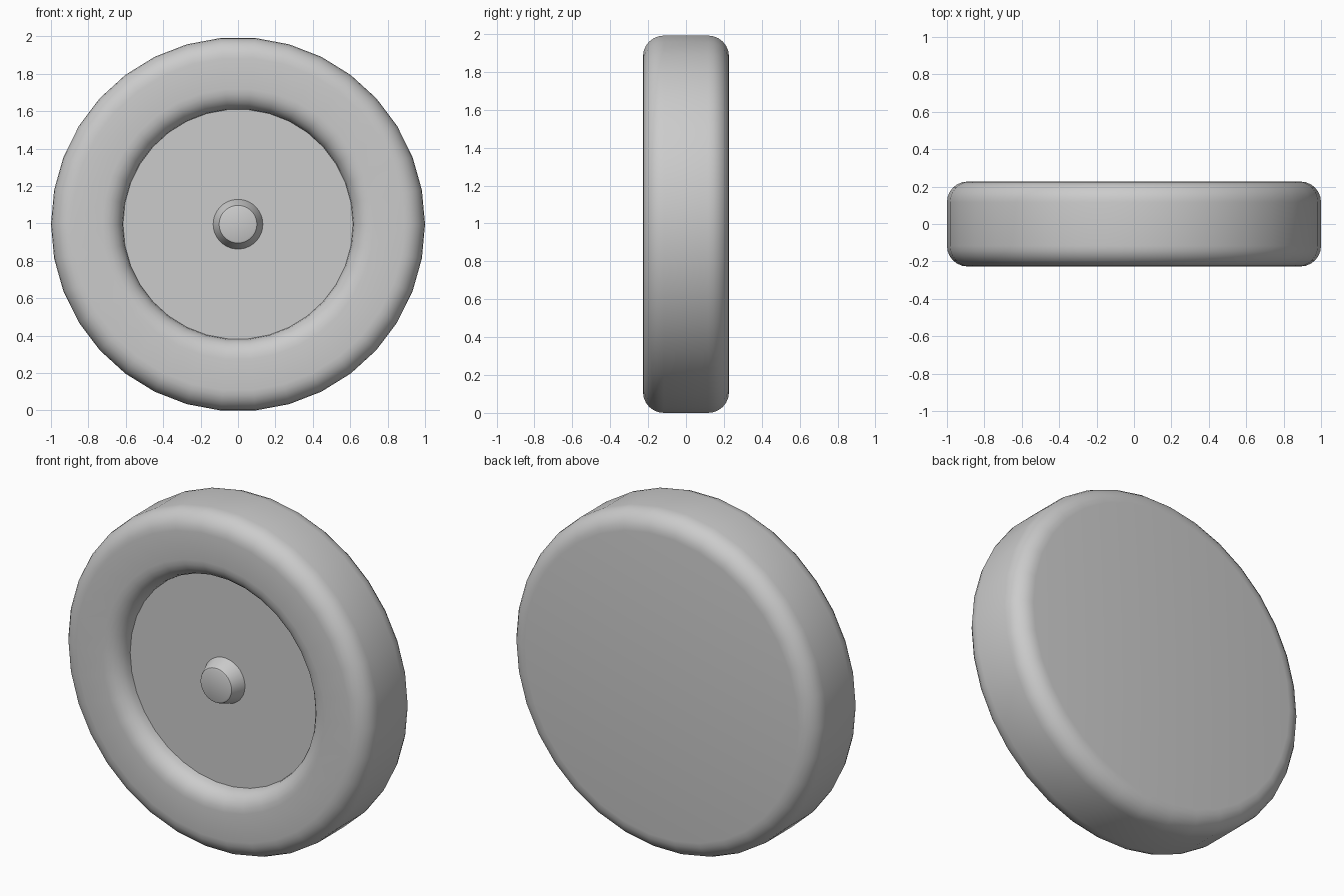
import bpy, bmesh, math
from mathutils import Matrix, Vector

cube = bpy.data.objects.get("Cube")
if cube:
    bpy.data.objects.remove(cube)

SEGMENTS = 34
CENTRE_Z = math.cos(math.pi / SEGMENTS)

# One plain grey finish
grey = bpy.data.materials.new("plain_grey")
grey.use_nodes = True
colour = (0.6, 0.6, 0.6, 1)
grey.diffuse_color = colour
grey.node_tree.nodes["Principled BSDF"].inputs["Base Color"].default_value = colour


def quarter(radius, y, size_r, size_y, start, steps=6):
    """Quarter round about (radius, y), from the start angle over 90 degrees."""
    angles = [math.radians(start + 90 * i / steps) for i in range(steps + 1)]
    return [(radius + size_r * math.cos(a), y + size_y * math.sin(a)) for a in angles]


def lathe(name, profile):
    """Spin (radius, y) points around the y axis; open ends are capped."""
    bm = bmesh.new()
    rings = []
    for r, y in profile:
        rings.append([bm.verts.new((r * math.cos(a), y, CENTRE_Z + r * math.sin(a)))
                      for a in (math.tau * i / SEGMENTS for i in range(SEGMENTS))])
    for a, b in zip(rings, rings[1:]):
        for i in range(SEGMENTS):
            j = (i + 1) % SEGMENTS
            bm.faces.new((a[i], a[j], b[j], b[i]))
    bm.faces.new(rings[0])
    bm.faces.new(rings[-1])
    bmesh.ops.recalc_face_normals(bm, faces=bm.faces)
    mesh = bpy.data.meshes.new(name)
    bm.to_mesh(mesh)
    bm.free()
    mesh.materials.append(grey)
    obj = bpy.data.objects.new(name, mesh)
    bpy.context.collection.objects.link(obj)
    bpy.ops.object.select_all(action="DESELECT")
    obj.select_set(True)
    bpy.context.view_layer.objects.active = obj
    bpy.ops.object.shade_smooth_by_angle(angle=math.radians(35))
    return obj


# Wheel: recessed floor, rounded inner lip, rounded tread edges, flat back
lip = quarter(0.725, -0.125, 0.11, 0.102, 180)
front_edge = quarter(0.89, -0.117, 0.11, 0.11, 270)
back_edge = quarter(0.89, 0.117, 0.11, 0.11, 0)
lathe("wheel", lip + front_edge + back_edge)

# Tapered hub cap with a softened tip
lathe("hub", [(0.135, -0.12), (0.105, -0.197), (0.101, -0.204), (0.092, -0.208)])
